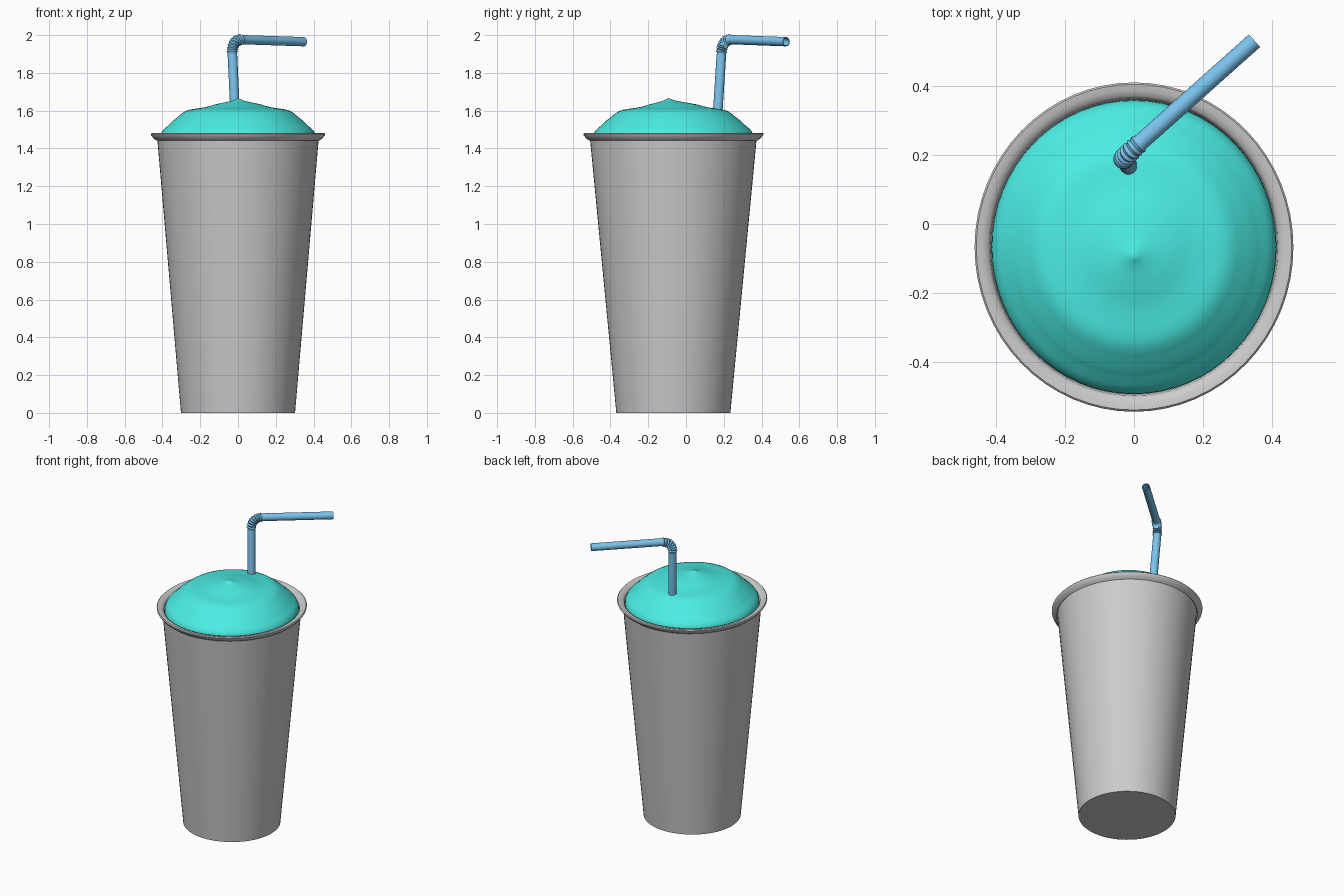
import bpy, bmesh, math
from mathutils import Vector

if "Cube" in bpy.data.objects:
    bpy.data.objects.remove(bpy.data.objects["Cube"])

CY = -0.067   # cup axis position along y


def make_object(name, rings, color=None, angle=40):
    """Skin a list of vertex rings; a one-point ring is a pole."""
    bm = bmesh.new()
    loops = [[bm.verts.new(p) for p in ring] for ring in rings]
    for a, b in zip(loops, loops[1:]):
        n = max(len(a), len(b))
        for i in range(n):
            j = (i + 1) % n
            if len(a) == 1:
                bm.faces.new((a[0], b[j], b[i]))
            elif len(b) == 1:
                bm.faces.new((a[i], a[j], b[0]))
            else:
                bm.faces.new((a[i], a[j], b[j], b[i]))
    bmesh.ops.recalc_face_normals(bm, faces=bm.faces)
    me = bpy.data.meshes.new(name)
    bm.to_mesh(me)
    bm.free()
    ob = bpy.data.objects.new(name, me)
    bpy.context.collection.objects.link(ob)
    if color:
        mat = bpy.data.materials.new(name + "_color")
        mat.diffuse_color = color
        mat.use_nodes = True
        mat.node_tree.nodes["Principled BSDF"].inputs["Base Color"].default_value = mat.diffuse_color
        me.materials.append(mat)
    bpy.ops.object.select_all(action='DESELECT')
    ob.select_set(True)
    bpy.context.view_layer.objects.active = ob
    bpy.ops.object.shade_smooth_by_angle(angle=math.radians(angle))
    return ob


def lathe(profile, n=64, tip_shift=0.0):
    """Rings around the cup axis, slightly oval in y towards the top."""
    rings = []
    for r, z in profile:
        dy = CY + tip_shift * max(0.0, 1 - r / 0.12)
        oval = 1 + 0.033 * z / 1.48
        if r == 0:
            rings.append([(0, dy, z)])
        else:
            rings.append([(r * math.cos(t), dy + r * oval * math.sin(t), z)
                          for t in (2 * math.pi * i / n for i in range(n))])
    return rings


def sweep(path, radii, n=20):
    """Round rings following a path."""
    rings = []
    side = Vector((0.68, -0.73, 0)).normalized()
    for k, p in enumerate(path):
        t = (path[min(k + 1, len(path) - 1)] - path[max(k - 1, 0)]).normalized()
        u = (side - t * side.dot(t)).normalized()
        v = t.cross(u)
        rings.append([p + radii[k] * (u * math.cos(a) + v * math.sin(a))
                      for a in (2 * math.pi * i / n for i in range(n))])
    return rings


# Cup: tapered wall, flared rolled rim, inner wall and floor
make_object("cup", lathe([
    (0, 0), (0.302, 0), (0.427, 1.447), (0.432, 1.442), (0.447, 1.453),
    (0.461, 1.472), (0.462, 1.477), (0.457, 1.482), (0.440, 1.480),
    (0.424, 1.474), (0.417, 1.465), (0.414, 1.445), (0.294, 0.02), (0, 0.02)]))

# Slush dome with soft ripples and a little peak
make_object("slush", lathe([
    (0, 1.42), (0.408, 1.42), (0.413, 1.455), (0.411, 1.472), (0.402, 1.490),
    (0.388, 1.506), (0.370, 1.521), (0.356, 1.535), (0.342, 1.549),
    (0.322, 1.564), (0.302, 1.581), (0.283, 1.595), (0.262, 1.604),
    (0.235, 1.609), (0.205, 1.613), (0.175, 1.618), (0.150, 1.624),
    (0.125, 1.632), (0.095, 1.639), (0.065, 1.645), (0.035, 1.652),
    (0.015, 1.660), (0, 1.666)], tip_shift=-0.027),
    (0.07, 0.85, 0.78, 1), 60)

# Straw: upright stem, corrugated elbow, level mouthpiece, hollow end
foot = Vector((-0.011, 0.162, 1.5))
a = Vector((-0.030, 0.188, 1.905))
c = Vector((-0.032, 0.190, 1.975))
b = Vector((0.018, 0.236, 1.976))
tip = Vector((0.349, 0.531, 1.965))
steps = 16
path = [foot, a - (a - foot) * 0.03]
radii = [0.0255, 0.0255]
for i in range(steps + 1):
    t = i / steps
    path.append(a * (1 - t) ** 2 + c * 2 * t * (1 - t) + b * t * t)
    radii.append(0.030 if i % 2 else 0.0245)
out = (tip - b).normalized()
path += [b + out * 0.012, tip]
radii += [0.0245, 0.0245]
rings = sweep(path, radii)
inner = sweep([b + out * 0.02, tip], [0.020, 0.020])
make_object("straw", [[foot]] + rings + [inner[1], inner[0], [b + out * 0.02]],
            (0.20, 0.55, 0.85, 1), 50)
